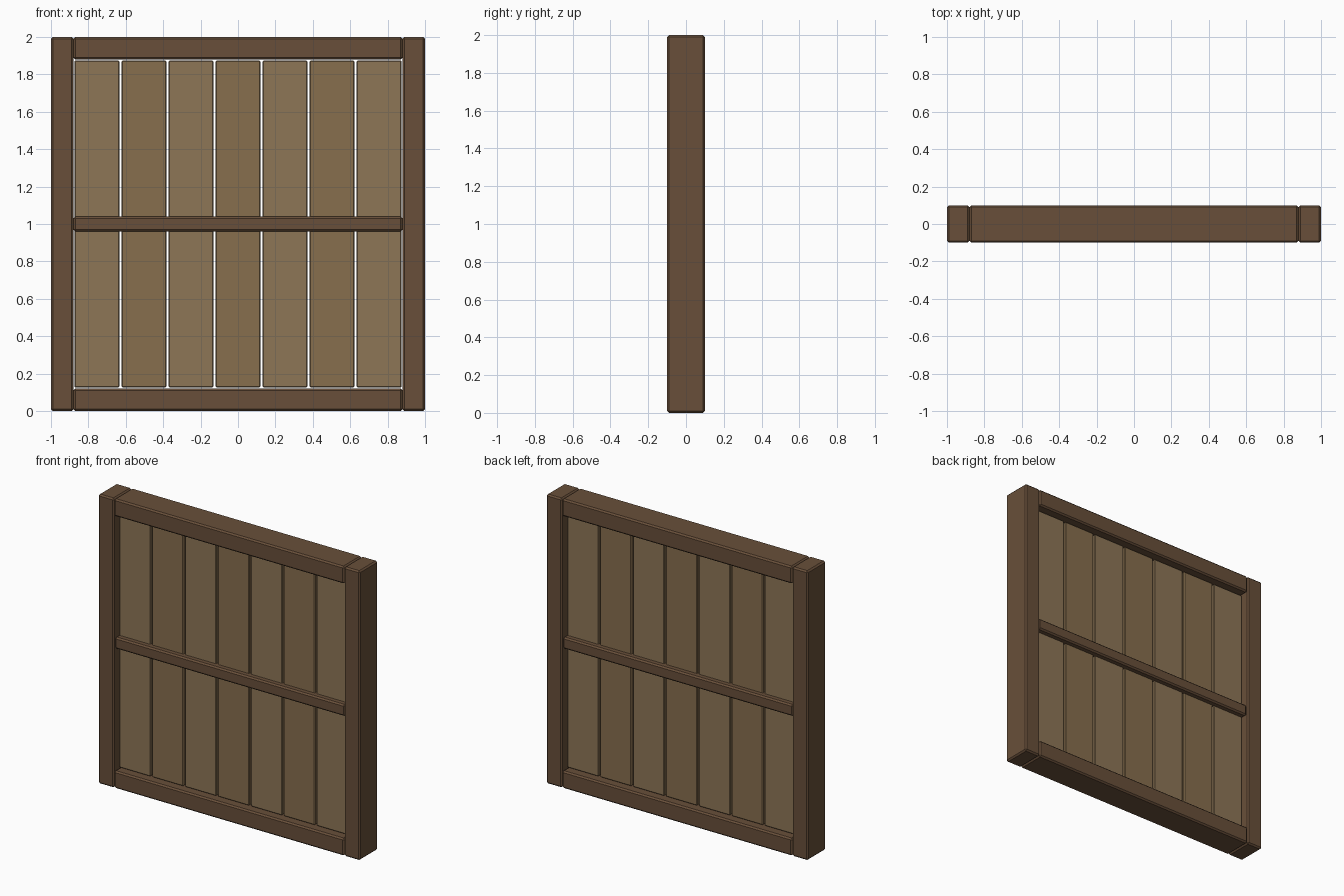
import bpy

if "Cube" in bpy.data.objects:
    bpy.data.objects.remove(bpy.data.objects["Cube"])


def material(name, rgb):
    m = bpy.data.materials.new(name)
    m.diffuse_color = (*[(c / 255) ** 2.2 for c in rgb], 1)
    m.use_nodes = True
    m.node_tree.nodes["Principled BSDF"].inputs["Base Color"].default_value = m.diffuse_color
    return m


frame_mat = material("dark_wood", (104, 80, 60))
plank_mats = [material("light_wood", (140, 117, 87)),
              material("mid_wood", (134, 110, 79))]


def board(name, x, z, depth, mat, bevel):
    """Bevelled box spanning the x and z ranges, centred on y = 0."""
    bpy.ops.mesh.primitive_cube_add(
        size=1, location=((x[0] + x[1]) / 2, 0, (z[0] + z[1]) / 2))
    ob = bpy.context.object
    ob.name = name
    ob.scale = (x[1] - x[0], depth, z[1] - z[0])
    bpy.ops.object.transform_apply(location=False, rotation=False, scale=True)
    mod = ob.modifiers.new("bevel", "BEVEL")
    mod.width = bevel
    mod.segments = 1
    ob.data.materials.append(mat)
    return ob


W = 0.88   # half width of the opening

# Side posts
board("left_post", (-1, -W), (0, 2), 0.2, frame_mat, 0.01)
board("right_post", (W, 1), (0, 2), 0.2, frame_mat, 0.01)

# Horizontal rails
board("bottom_rail", (-W, W), (0, 0.12), 0.2, frame_mat, 0.01)
board("top_rail", (-W, W), (1.88, 2), 0.2, frame_mat, 0.01)
board("middle_rail", (-W, W), (0.96, 1.04), 0.18, frame_mat, 0.01)

# Vertical planks with narrow gaps
pitch = 2 * W / 7
for i in range(7):
    x0 = -W + i * pitch
    board(f"plank_{i + 1}", (x0 + 0.006, x0 + pitch - 0.006), (0.126, 1.874),
          0.1, plank_mats[i % 2], 0.005)
